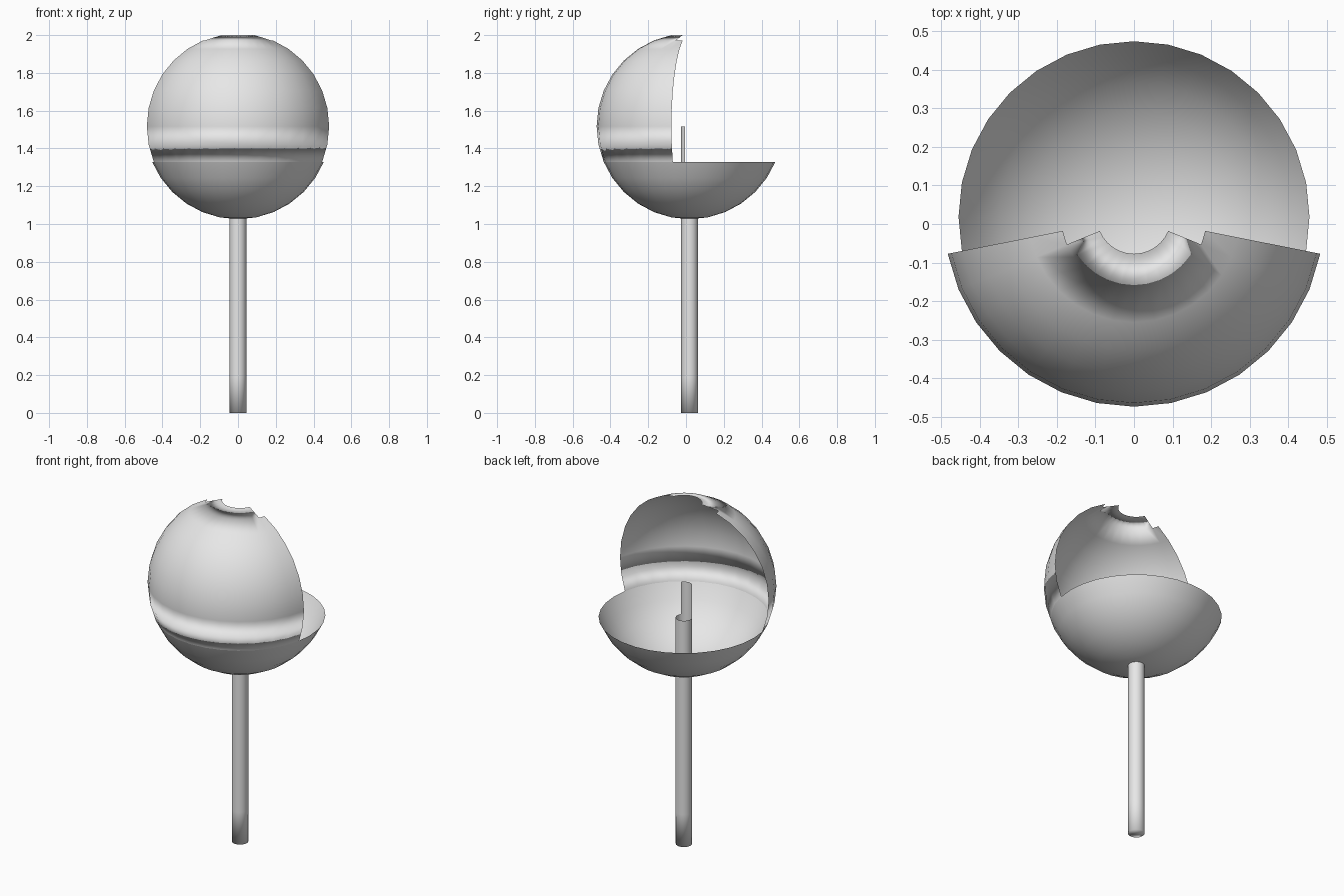
import bpy, bmesh, math

if "Cube" in bpy.data.objects:
    bpy.data.objects.remove(bpy.data.objects["Cube"])

SEGMENTS = 32
STEP = 2 * math.pi / SEGMENTS
RADIUS = 0.492
CENTER_Y = 0.0188
CENTER_Z = 2 - RADIUS * math.cos(STEP)

grey = bpy.data.materials.new("light_grey")
grey.diffuse_color = (0.8, 0.8, 0.8, 1)
grey.use_nodes = True
grey.node_tree.nodes["Principled BSDF"].inputs["Base Color"].default_value = grey.diffuse_color


def revolve(name, rings, keep, flip=lambda row: False, cap=False):
    """Turn (radius, z) rings, bottom first, keeping only the wanted faces."""
    bm = bmesh.new()
    grid = []
    for r, z in rings:
        if r < 1e-5:
            grid.append([bm.verts.new((0, CENTER_Y, z))] * SEGMENTS)
        else:
            grid.append([bm.verts.new((r * math.cos(i * STEP), CENTER_Y + r * math.sin(i * STEP), z))
                         for i in range(SEGMENTS)])
    for row in range(len(rings) - 1):
        for i in range(SEGMENTS):
            if keep(row, i):
                j = (i + 1) % SEGMENTS
                corners = [grid[row][i], grid[row][j], grid[row + 1][j], grid[row + 1][i]]
                face = bm.faces.new(list(dict.fromkeys(corners)))
                if flip(row):
                    face.normal_flip()
    if cap:
        bm.faces.new(grid[0][::-1])
    bmesh.ops.delete(bm, geom=[v for v in bm.verts if not v.link_faces], context='VERTS')
    for f in bm.faces:
        f.smooth = True
    mesh = bpy.data.meshes.new(name)
    bm.to_mesh(mesh)
    bm.free()
    mesh.materials.append(grey)
    obj = bpy.data.objects.new(name, mesh)
    bpy.context.collection.objects.link(obj)
    return obj


def ball_rings(first, last):
    """Rings of the ball counted from its bottom pole."""
    return [(RADIUS * math.sin(k * STEP), CENTER_Z - RADIUS * math.cos(k * STEP))
            for k in range(first, last + 1)]


def front(margin):
    """Front half of the segments, less a margin at both ends."""
    return lambda i: 16 + margin <= i < 32 - margin


# Lower bowl, open at the top
revolve("lower_bowl", ball_rings(0, 6), lambda row, i: True)

# Upper front shell; its first and last rows are turned inside out
shell = ball_rings(6, 15)
last = len(shell) - 2
revolve("upper_shell", shell,
        lambda row, i: front(2 if row == last else 1)(i),
        flip=lambda row: row in (0, last))

# Stick, with only a front strip above the bowl rim
ROWS = 8
revolve("stick", [(0.044, CENTER_Z * k / ROWS) for k in range(ROWS + 1)],
        lambda row, i: row < ROWS - 1 or front(3)(i), cap=True)
